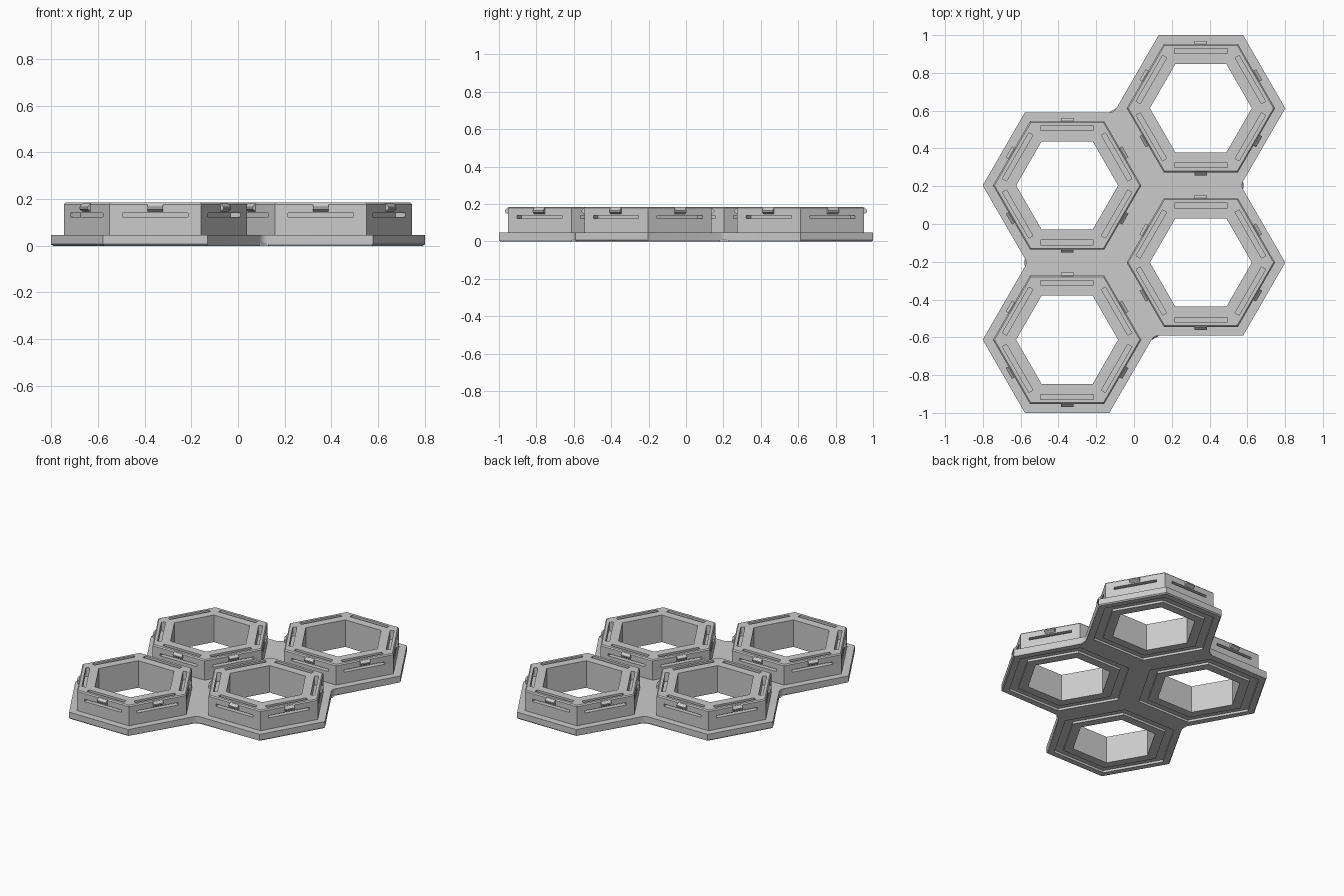
import bpy
import bmesh
from math import cos, sin, pi, sqrt, radians
from mathutils import Vector

cube = bpy.data.objects.get("Cube")
if cube:
    bpy.data.objects.remove(cube, do_unlink=True)

grey = bpy.data.materials.new("plain grey")
grey.use_nodes = True
grey.diffuse_color = (0.6, 0.6, 0.6, 1)
grey.node_tree.nodes["Principled BSDF"].inputs["Base Color"].default_value = (0.6, 0.6, 0.6, 1)

# Main sizes
CENTRES = [Vector((0.354, 0.613, 0)), Vector((-0.354, 0.204, 0)),
           Vector((-0.354, -0.613, 0)), Vector((0.354, -0.204, 0))]
BASE_R, HOLE_R = 0.447, 0.27
BASE_TOP, RING_TOP = 0.047, 0.185
FLAT = 2 / sqrt(3)          # side distance to corner radius
RING_R = 0.34 * FLAT


def corner(centre, k, r, z=0.0):
    a = k * pi / 3
    return centre + Vector((r * cos(a), r * sin(a), z))


def prism(bm, points, vec):
    """Solid made by sweeping a polygon along a vector."""
    low = [bm.verts.new(p) for p in points]
    high = [bm.verts.new(Vector(p) + vec) for p in points]
    bm.faces.new(low)
    bm.faces.new(high)
    n = len(low)
    for i in range(n):
        j = (i + 1) % n
        bm.faces.new((low[i], low[j], high[j], high[i]))


def hex_ring(bm, centre, profile):
    """Closed (radius, height) profile carried round six corners."""
    loops = [[bm.verts.new(corner(centre, k, r, z)) for r, z in profile] for k in range(6)]
    n = len(profile)
    for k in range(6):
        a, b = loops[k], loops[(k + 1) % 6]
        for i in range(n):
            j = (i + 1) % n
            bm.faces.new((a[i], b[i], b[j], a[j]))


def side_bars(bm, section, half):
    """The same bar on each of the six sides; section is (distance, height)."""
    for k in range(6):
        a = radians(30 + 60 * k)
        out, along = Vector((cos(a), sin(a), 0)), Vector((-sin(a), cos(a), 0))
        pts = [out * r + Vector((0, 0, z)) - along * half for r, z in section]
        prism(bm, pts, along * 2 * half)


def make(name, bm):
    bmesh.ops.recalc_face_normals(bm, faces=bm.faces)
    mesh = bpy.data.meshes.new(name)
    bm.to_mesh(mesh)
    bm.free()
    mesh.materials.append(grey)
    ob = bpy.data.objects.new(name, mesh)
    bpy.context.scene.collection.objects.link(ob)
    return ob


def cut(ob, cutter):
    """Subtract the cutter, keep the result and remove the cutter."""
    cutter.hide_render = True
    mod = ob.modifiers.new("cut", 'BOOLEAN')
    mod.operation = 'DIFFERENCE'
    mod.solver = 'EXACT'
    mod.object = cutter
    bpy.context.view_layer.update()
    deps = bpy.context.evaluated_depsgraph_get()
    mesh = bpy.data.meshes.new_from_object(ob.evaluated_get(deps))
    ob.modifiers.clear()
    ob.data = mesh
    bpy.data.objects.remove(cutter, do_unlink=True)


# Base plate outline: hexagon corners joined by small rounded notches
def notch(p, q, steps=4):
    d = q - p
    mid = (p + q) / 2 + Vector((-d.y, d.x, 0)) * (0.5 / sqrt(3))
    ts = [i / steps for i in range(1, steps)]
    return [p * (1 - t) ** 2 + mid * 2 * t * (1 - t) + q * t * t for t in ts]


first = [corner(CENTRES[0], k, BASE_R) for k in range(-1, 4)]
second = [corner(CENTRES[1], k, BASE_R) for k in range(1, 5)]
half = first + notch(first[-1], second[0]) + second + notch(second[-1], -first[0])
outline = half + [-p for p in half]

bm = bmesh.new()
prism(bm, outline, Vector((0, 0, BASE_TOP)))
bottom = [e for e in bm.edges if all(v.co.z < 0.001 for v in e.verts)]
bmesh.ops.bevel(bm, geom=bottom, offset=0.007, segments=1, affect='EDGES')
base = make("base_plate", bm)

# Openings and shallow underside grooves
bm = bmesh.new()
for c in CENTRES:
    prism(bm, [corner(c, k, HOLE_R, -0.1) for k in range(6)], Vector((0, 0, 0.3)))
    hex_ring(bm, c, [(0.335, -0.1), (0.395, -0.1), (0.395, 0.015), (0.335, 0.015)])
cut(base, make("base_cutter", bm))

# Raised hexagonal wall with a chamfered top edge
bm = bmesh.new()
hex_ring(bm, Vector(), [(HOLE_R, BASE_TOP), (RING_R, BASE_TOP), (RING_R, RING_TOP - 0.007),
                        (RING_R - 0.008, RING_TOP), (HOLE_R, RING_TOP)])
wall = make("hex_wall_1", bm)

# Slots in the top and outer face that free a spring bar on each side
bm = bmesh.new()
side_bars(bm, [(0.29, 0.124), (0.37, 0.124), (0.37, 0.14),
               (0.315, 0.14), (0.315, 0.22), (0.29, 0.22)], 0.14)
cut(wall, make("slot_cutter", bm))

# Wedge-shaped snap clips on the spring bars
bm = bmesh.new()
side_bars(bm, [(0.33, 0.148), (0.341, 0.148), (0.356, 0.158),
               (0.356, 0.166), (0.341, 0.181), (0.33, 0.181)], 0.033)
clips = make("snap_clips_1", bm)

# Repeat wall and clips on all four cells
for part, stem in ((wall, "hex_wall_"), (clips, "snap_clips_")):
    part.location = CENTRES[0]
    for i, c in enumerate(CENTRES[1:], 2):
        copy = bpy.data.objects.new(stem + str(i), part.data)
        copy.location = c
        bpy.context.scene.collection.objects.link(copy)

# Smooth only the rounded notches of the base
bpy.ops.object.select_all(action='DESELECT')
base.select_set(True)
bpy.context.view_layer.objects.active = base
bpy.ops.object.shade_smooth_by_angle(angle=radians(25))
